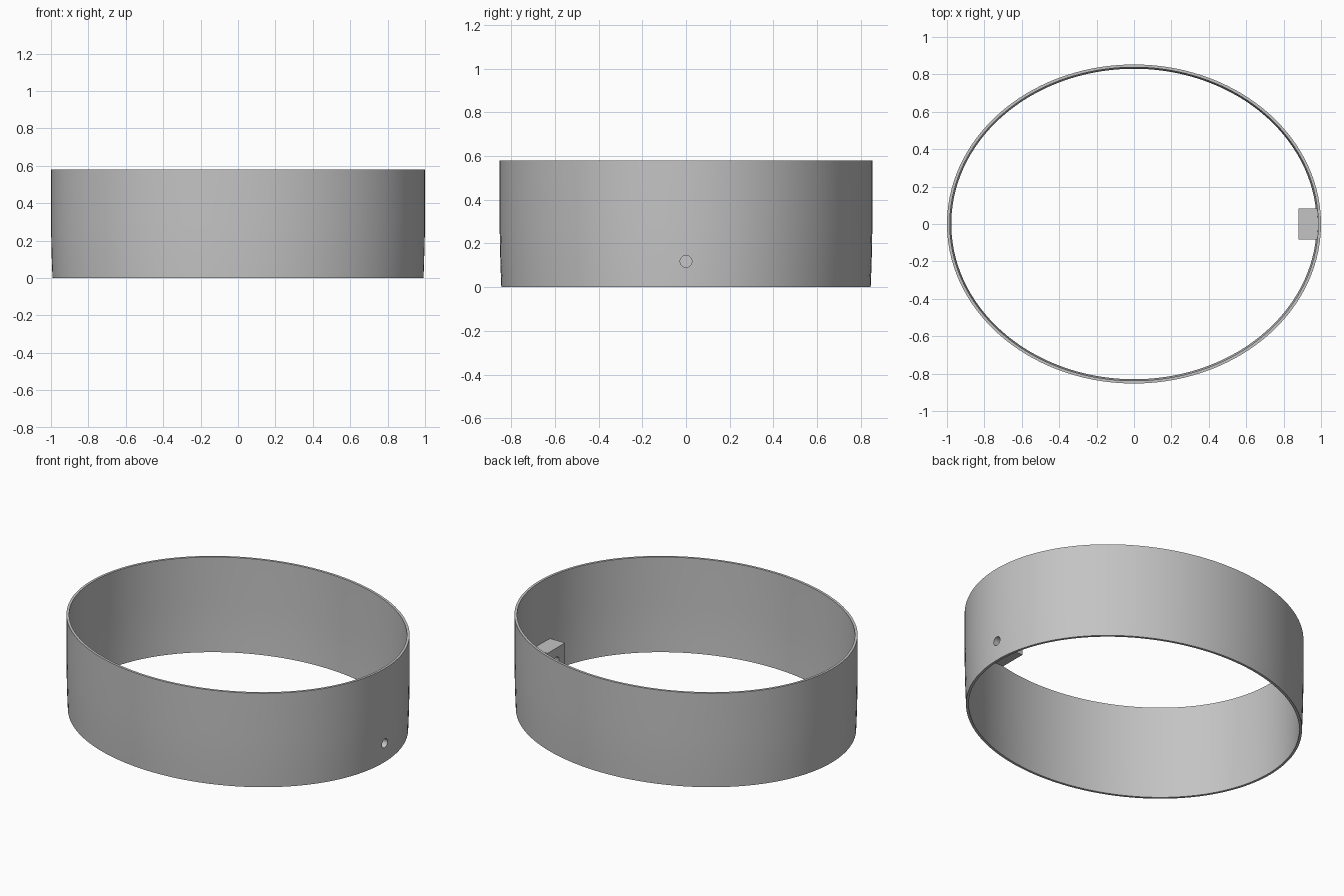
import bpy, bmesh, math
from mathutils import Matrix

cube = bpy.data.objects.get("Cube")
if cube:
    bpy.data.objects.remove(cube, do_unlink=True)

HALF_X, HALF_Y, HEIGHT, WALL = 1.0, 0.853, 0.58, 0.015
SEGMENTS = 128
HOLE_Z, HOLE_R = 0.118, 0.027

grey = bpy.data.materials.new("plain grey")
colour = (0.55, 0.55, 0.55, 1)
grey.diffuse_color = colour
grey.use_nodes = True
grey.node_tree.nodes["Principled BSDF"].inputs["Base Color"].default_value = colour


def make_object(name, bm):
    bmesh.ops.recalc_face_normals(bm, faces=bm.faces[:])
    mesh = bpy.data.meshes.new(name)
    bm.to_mesh(mesh)
    bm.free()
    mesh.materials.append(grey)
    obj = bpy.data.objects.new(name, mesh)
    bpy.context.collection.objects.link(obj)
    return obj


# Oval band: a thin wall profile (inset, height) swept round an ellipse,
# drawn in slightly towards the bottom
taper = [(0.008, 0.0), (0.004, 0.1), (0.0015, 0.2), (0.0, 0.3), (0.0, HEIGHT)]
profile = taper + [(inset + WALL, z) for inset, z in reversed(taper)]
bm = bmesh.new()
rings = []
for i in range(SEGMENTS):
    a = 2 * math.pi * (i + 0.5) / SEGMENTS
    rings.append([bm.verts.new(((HALF_X - d) * math.cos(a),
                                (HALF_Y - d) * math.sin(a), z))
                  for d, z in profile])
for i, ring in enumerate(rings):
    after = rings[(i + 1) % SEGMENTS]
    for j in range(len(profile)):
        k = (j + 1) % len(profile)
        bm.faces.new((ring[j], after[j], after[k], ring[k]))
band = make_object("oval_band", bm)

# Mounting block on the inside of the wall
bm = bmesh.new()
bmesh.ops.create_cube(bm, size=1, matrix=Matrix.Translation((0.9325, 0, HOLE_Z))
                      @ Matrix.Diagonal((0.105, 0.168, 0.165, 1)))
block = make_object("mounting_block", bm)

# Screw hole through both the wall and the block
bm = bmesh.new()
bmesh.ops.create_cone(bm, cap_ends=True, segments=32, radius1=HOLE_R,
                      radius2=HOLE_R, depth=0.4,
                      matrix=Matrix.Translation((0.95, 0, HOLE_Z))
                      @ Matrix.Rotation(math.pi / 2, 4, 'Y'))
cutter = make_object("hole_cutter", bm)
cutter.hide_render = True

for obj in (band, block):
    cut = obj.modifiers.new("screw_hole", 'BOOLEAN')
    cut.operation = 'DIFFERENCE'
    cut.solver = 'EXACT'
    cut.object = cutter
    bpy.ops.object.select_all(action='DESELECT')
    obj.select_set(True)
    bpy.context.view_layer.objects.active = obj
    bpy.ops.object.modifier_apply(modifier=cut.name)
    bpy.ops.object.shade_smooth_by_angle(angle=math.radians(30))

bpy.data.objects.remove(cutter, do_unlink=True)
